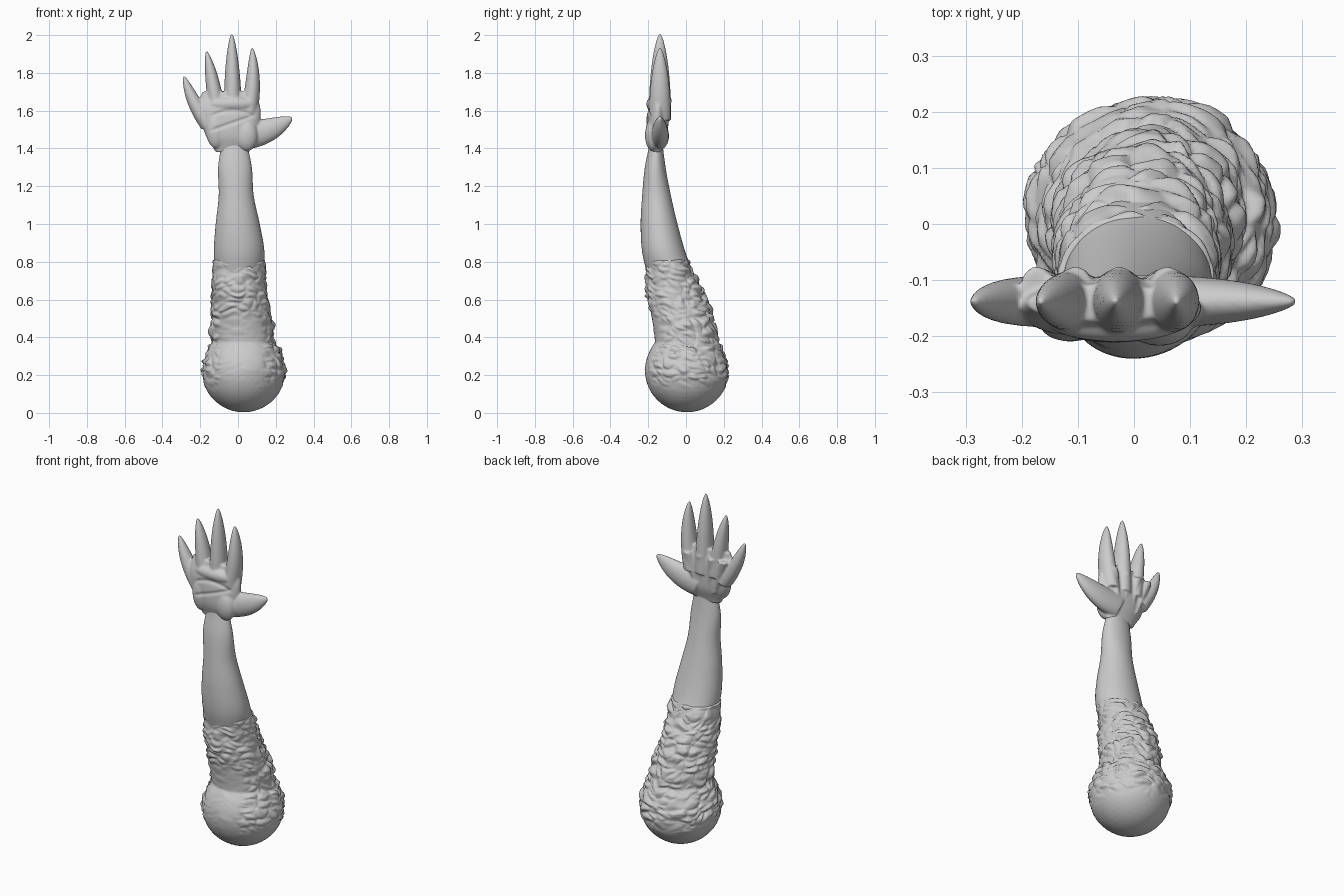
import bpy, bmesh, math
from mathutils import Vector, noise

if "Cube" in bpy.data.objects:
    bpy.data.objects.remove(bpy.data.objects["Cube"])


def tube(bm, stations, n=40):
    """Closed elliptical loft through (centre, half width, half depth, side direction)."""
    rings = []
    for centre, w, d, side in stations:
        turn = [2 * math.pi * k / n for k in range(n)]
        rings.append([bm.verts.new(centre + side * w * math.cos(u) + Vector((0, d * math.sin(u), 0)))
                      for u in turn])
    for r, q in zip(rings, rings[1:]):
        for k in range(n):
            bm.faces.new((r[k], r[(k + 1) % n], q[(k + 1) % n], q[k]))
    bm.faces.new(rings[0][::-1])
    bm.faces.new(rings[-1])


def limb(bm, z0, dz, spans, n=64):
    """Upright loft; spans (left, right, front, back) sit at even heights, curved between."""
    out = []
    for i in range(len(spans) - 1):
        ctrl = [spans[max(i - 1, 0)], spans[i], spans[i + 1], spans[min(i + 2, len(spans) - 1)]]
        for k in range(7 if i == len(spans) - 2 else 6):
            t = k / 6
            l, r, f, b = [q + 0.5 * t * (s - p + t * (2 * p - 5 * q + 4 * s - e + t * (3 * (q - s) + e - p)))
                          for p, q, s, e in zip(*ctrl)]
            out.append((Vector(((l + r) / 2, (f + b) / 2, z0 + (i + t) * dz)),
                        (r - l) / 2, (b - f) / 2, Vector((1, 0, 0))))
    tube(bm, out, n)


def digit(bm, base, tip, width, depth, bend):
    """Tapering, round-tipped finger from base to tip (x, z), bowed sideways by bend."""
    a, b = Vector((base[0], -0.138, base[1])), Vector((tip[0], -0.138, tip[1]))
    axis = (b - a).normalized()
    side = Vector((axis.z, 0, -axis.x))
    out = []
    for i in range(25):
        t = math.sin(i / 24 * math.pi / 2)
        size = (1 - 0.6 * t * t) * math.sqrt(max(1 - t ** 6, 0.004))
        out.append((a.lerp(b, t) + side * bend * 4 * t * (1 - t), width * size, depth * size, side))
    tube(bm, out, 28)


def ball(bm, centre, size):
    made = bmesh.ops.create_icosphere(bm, subdivisions=4, radius=1)['verts']
    for v in made:
        v.co = Vector([c + s * k for c, s, k in zip(centre, size, v.co)])


def finish(name, bm, voxel=None, smooth=0):
    """Make the object, fuse its volumes and smooth the joins."""
    bmesh.ops.recalc_face_normals(bm, faces=bm.faces)
    me = bpy.data.meshes.new(name)
    bm.to_mesh(me)
    bm.free()
    ob = bpy.data.objects.new(name, me)
    bpy.context.collection.objects.link(ob)
    if voxel:
        m = ob.modifiers.new("fuse", 'REMESH')
        m.mode, m.voxel_size = 'VOXEL', voxel
        s = ob.modifiers.new("soften", 'SMOOTH')
        s.factor, s.iterations = 0.5, smooth
        dg = bpy.context.evaluated_depsgraph_get()
        new = bpy.data.meshes.new_from_object(ob.evaluated_get(dg))
        ob.modifiers.clear()
        ob.data = new
    for p in ob.data.polygons:
        p.use_smooth = True
    return ob


def step(a, b, x):
    t = min(max((x - a) / (b - a), 0), 1)
    return t * t * (3 - 2 * t)


# Round base fused with the rough upper sleeve
bm = bmesh.new()
ball(bm, (0.03, 0.005, 0.226), [0.223] * 3)
limb(bm, 0.3, 0.17, [(-0.14, 0.20, -0.16, 0.18), (-0.147, 0.19, -0.175, 0.16),
                     (-0.145, 0.155, -0.213, 0.10), (-0.14, 0.147, -0.213, 0.018)])
sleeve = finish("rough_sleeve_and_base", bm, 0.0065, 4)

# Flaky folds: strong at the back and sides, faint on the front and underside
moves = []
for v in sleeve.data.vertices:
    p = v.co
    q = p + noise.noise_vector(p * 9) * 0.035
    d, _ = noise.voronoi(Vector((q.x * 13, q.y * 13, q.z * 27 + q.y * 8)))
    plate = min((d[1] - d[0]) * 1.8, 1) - 0.55
    fold = noise.noise(Vector((q.x * 9, q.y * 9, q.z * 34)))
    back = step(-0.13, 0.0, p.y)
    side = step(0.09, 0.15, abs(p.x - 0.02))
    upper = step(0.46, 0.56, p.z)
    amount = max(back, side * 0.8, upper * 0.75, 0.12) * step(0.10, 0.25, p.z)
    amount *= 1 - 0.7 * step(0.79, 0.81, p.z)
    moves.append(v.normal * amount * (0.015 * plate + 0.012 * fold))
for v, m in zip(sleeve.data.vertices, moves):
    v.co += m

# Smooth forearm
bm = bmesh.new()
limb(bm, 0.7, 0.15, [(-0.12, 0.13, -0.20, 0.05), (-0.128, 0.14, -0.232, -0.003),
                     (-0.118, 0.115, -0.24, -0.045), (-0.102, 0.083, -0.232, -0.08),
                     (-0.105, 0.073, -0.218, -0.108), (-0.085, 0.045, -0.19, -0.125)])
finish("forearm", bm)

# Hand: palm, pads, thumb and four fingers fused together
bm = bmesh.new()
limb(bm, 1.38, 0.08, [(-0.12, 0.06, -0.185, -0.125), (-0.167, 0.10, -0.208, -0.1),
                      (-0.195, 0.117, -0.21, -0.095), (-0.215, 0.118, -0.20, -0.095),
                      (-0.19, 0.09, -0.175, -0.108)])
ball(bm, (0.045, -0.175, 1.47), (0.06, 0.042, 0.085))
ball(bm, (-0.115, -0.172, 1.50), (0.055, 0.038, 0.10))
ball(bm, (-0.03, -0.17, 1.635), (0.13, 0.04, 0.04))
digit(bm, (0.0, 1.465), (0.29, 1.562), 0.076, 0.048, 0.02)      # thumb
digit(bm, (0.05, 1.55), (0.075, 1.935), 0.046, 0.058, 0.015)    # index
digit(bm, (-0.026, 1.55), (-0.033, 2.01), 0.048, 0.06, 0.0)     # middle
digit(bm, (-0.105, 1.55), (-0.167, 1.917), 0.045, 0.056, 0.004)  # ring
digit(bm, (-0.155, 1.52), (-0.288, 1.785), 0.042, 0.046, -0.012)  # little

# Knuckle tendons fanning over the back of the hand
for x in (0.06, -0.026, -0.105, -0.175):
    a, b = Vector((x * 0.5 - 0.02, -0.118, 1.45)), Vector((x, -0.105, 1.66))
    tube(bm, [(a.lerp(b, i / 8), 0.012 + 0.002 * i, 0.014 + 0.002 * i, Vector((1, 0, 0)))
              for i in range(9)], 20)
hand = finish("hand", bm, 0.0055, 6)

# Palm creases pressed into the front of the hand
for v in hand.data.vertices:
    x, y, z = v.co
    if y < -0.15:
        for zc in (1.60 - 2.2 * (x + 0.03) ** 2, 1.545 + 0.35 * x):
            near = math.exp(-((z - zc) / 0.010) ** 2) * step(0.13, 0.08, abs(x + 0.03))
            v.co.y += 0.006 * near
